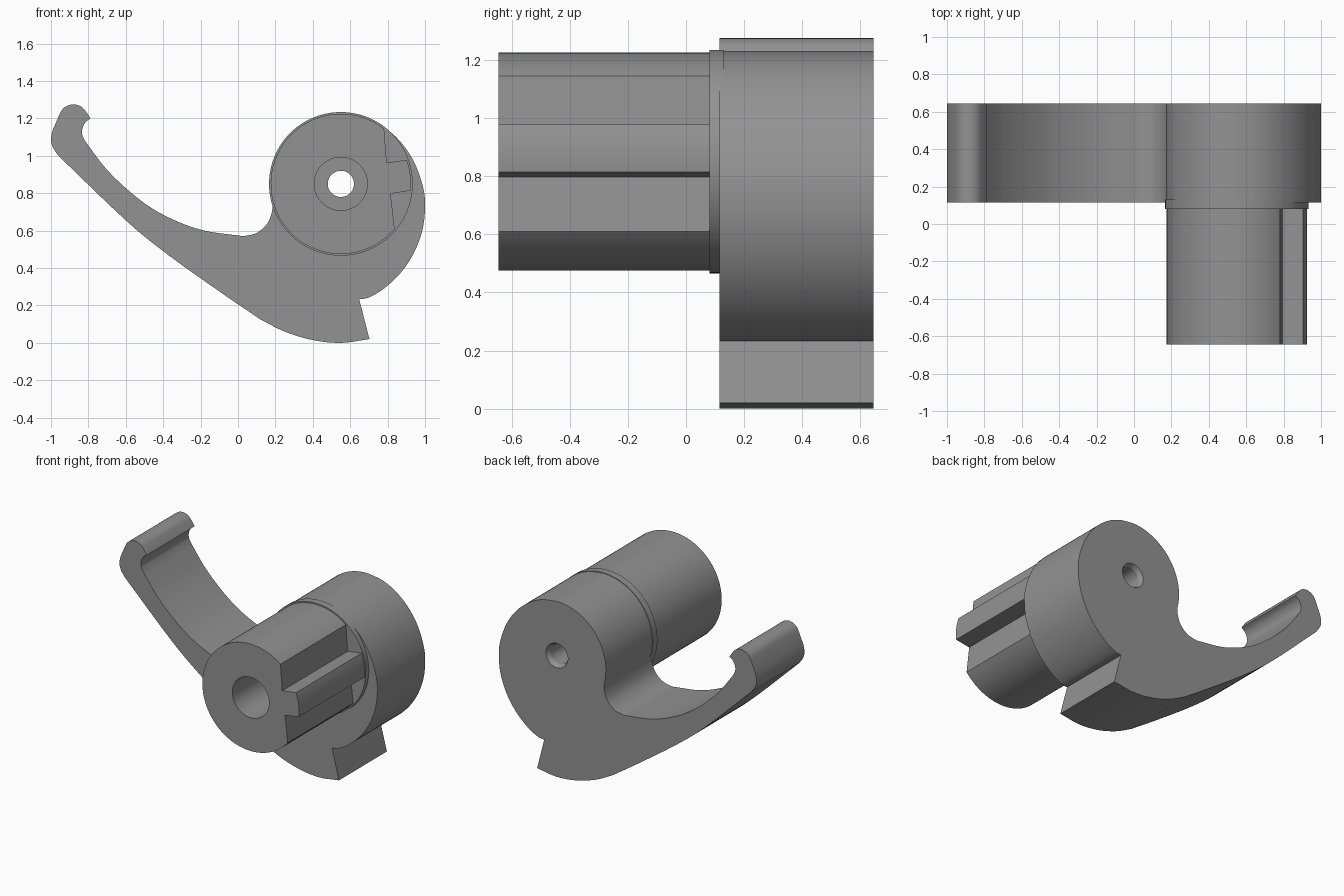
import bpy, bmesh, math
from mathutils import Vector

if "Cube" in bpy.data.objects:
    bpy.data.objects.remove(bpy.data.objects["Cube"])

CX, CZ = 0.55, 0.85          # pivot axis
grey = bpy.data.materials.new("grey")
grey.diffuse_color = (0.29, 0.29, 0.29, 1)
grey.use_nodes = True
grey.node_tree.nodes["Principled BSDF"].inputs["Base Color"].default_value = grey.diffuse_color


def arc(r, a0, a1, n, cx=CX, cz=CZ):
    """Points on an arc, angles in degrees."""
    angles = [math.radians(a0 + (a1 - a0) * i / n) for i in range(n + 1)]
    return [(cx + r * math.cos(a), cz + r * math.sin(a)) for a in angles]


def spline(pts, n=6):
    """Smooth curve through the points."""
    p = [Vector(q) for q in pts]
    p = [2 * p[0] - p[1]] + p + [2 * p[-1] - p[-2]]
    out = []
    for a, b, c, d in zip(p, p[1:], p[2:], p[3:]):
        for i in range(n):
            t = i / n
            out.append(tuple(0.5 * (2 * b + (c - a) * t + (2 * a - 5 * b + 4 * c - d) * t * t
                                    + (3 * b - a - 3 * c + d) * t ** 3)))
    return out + [tuple(pts[-1])]


def finish(name, bm):
    bmesh.ops.remove_doubles(bm, verts=bm.verts, dist=1e-4)
    bmesh.ops.recalc_face_normals(bm, faces=bm.faces)
    mesh = bpy.data.meshes.new(name)
    bm.to_mesh(mesh)
    bm.free()
    mesh.materials.append(grey)
    ob = bpy.data.objects.new(name, mesh)
    bpy.context.collection.objects.link(ob)
    return ob


def extrude(name, outline, y0, y1):
    """Extrude an x-z outline along y."""
    bm = bmesh.new()
    face = bm.faces.new([bm.verts.new((x, y0, z)) for x, z in outline])
    side = bmesh.ops.extrude_face_region(bm, geom=[face])["geom"]
    verts = [v for v in side if isinstance(v, bmesh.types.BMVert)]
    bmesh.ops.translate(bm, verts=verts, vec=(0, y1 - y0, 0))
    return finish(name, bm)


def revolve(name, profile, n=64):
    """Closed solid of (radius, y) rings about the pivot axis."""
    bm = bmesh.new()
    rings = [[bm.verts.new((x, y, z)) for x, z in arc(r, 0, 360, n)[:-1]] for r, y in profile]
    for a, b in zip(rings, rings[1:]):
        for i in range(n):
            j = (i + 1) % n
            bm.faces.new((a[i], a[j], b[j], b[i]))
    bm.faces.new(rings[0])
    bm.faces.new(rings[-1])
    return finish(name, bm)


def combine(target, tool, operation):
    mod = target.modifiers.new(operation.lower(), 'BOOLEAN')
    mod.operation, mod.solver, mod.object = operation, 'EXACT', tool
    bpy.context.view_layer.objects.active = target
    bpy.ops.object.modifier_apply(modifier=mod.name)
    bpy.data.objects.remove(tool)


# Hooked arm: cam back, stop tooth, belly, hook tip, inner sweep, fillet, hub
cam = spline([(0.55, 1.23), (0.66, 1.213), (0.76, 1.168), (0.86, 1.085), (0.94, 0.97), (0.99, 0.83),
              (1.0, 0.72), (0.985, 0.6), (0.94, 0.48), (0.87, 0.375), (0.78, 0.29), (0.70, 0.243),
              (0.648, 0.233)])
belly = spline([(0.703, 0.02), (0.55, 0.0), (0.4, 0.015), (0.25, 0.06), (0.12, 0.125)])
outer = spline([(0.12, 0.125), (-0.1, 0.275), (-0.38, 0.475), (-0.6, 0.655), (-0.96, 1.0)])
heel = spline([(-0.96, 1.0), (-0.99, 1.045), (-1.0, 1.09), (-0.99, 1.14)])
tip = arc(0.078, 155, 40, 12, -0.88, 1.197)
notch = spline([(-0.788, 1.2), (-0.815, 1.18), (-0.832, 1.145), (-0.832, 1.11), (-0.815, 1.075)])
inner = spline([(-0.815, 1.075), (-0.7, 0.925), (-0.55, 0.785), (-0.4, 0.685), (-0.2, 0.605), (0.03, 0.57)])
fillet = spline([(0.03, 0.57), (0.1, 0.588), (0.158, 0.64), (0.184, 0.715), (0.18, 0.77)])
hub = arc(0.38, 192, 92, 30)
outline = []
for part in (cam, belly, outer, heel, tip, notch, inner, fillet, hub):
    outline += [p for p in part if not outline or (Vector(p) - Vector(outline[-1])).length > 1e-3]
lever = extrude("lever", outline, 0.115, 0.645)

# Thin collar between arm and shaft
combine(lever, revolve("collar", [(0.384, 0.08), (0.384, 0.13)], 96), 'UNION')

# Shaft with two flats and a raised key between them
key = [(0.816, 0.797)] + arc(0.375, -5.5, 20, 8) + [(0.795, 0.963)]
shaft = extrude("shaft", arc(0.375, 52, 320, 80) + key, -0.645, 0.1)
combine(lever, shaft, 'UNION')

# Stepped bore with a chamfered rear mouth
bore = revolve("bore", [(0.142, -0.75), (0.142, 0.1), (0.07, 0.1), (0.07, 0.615),
                        (0.085, 0.645), (0.085, 0.75)])
combine(lever, bore, 'DIFFERENCE')

bpy.ops.object.select_all(action='DESELECT')
lever.select_set(True)
bpy.context.view_layer.objects.active = lever
bpy.ops.object.shade_smooth_by_angle(angle=math.radians(25))
